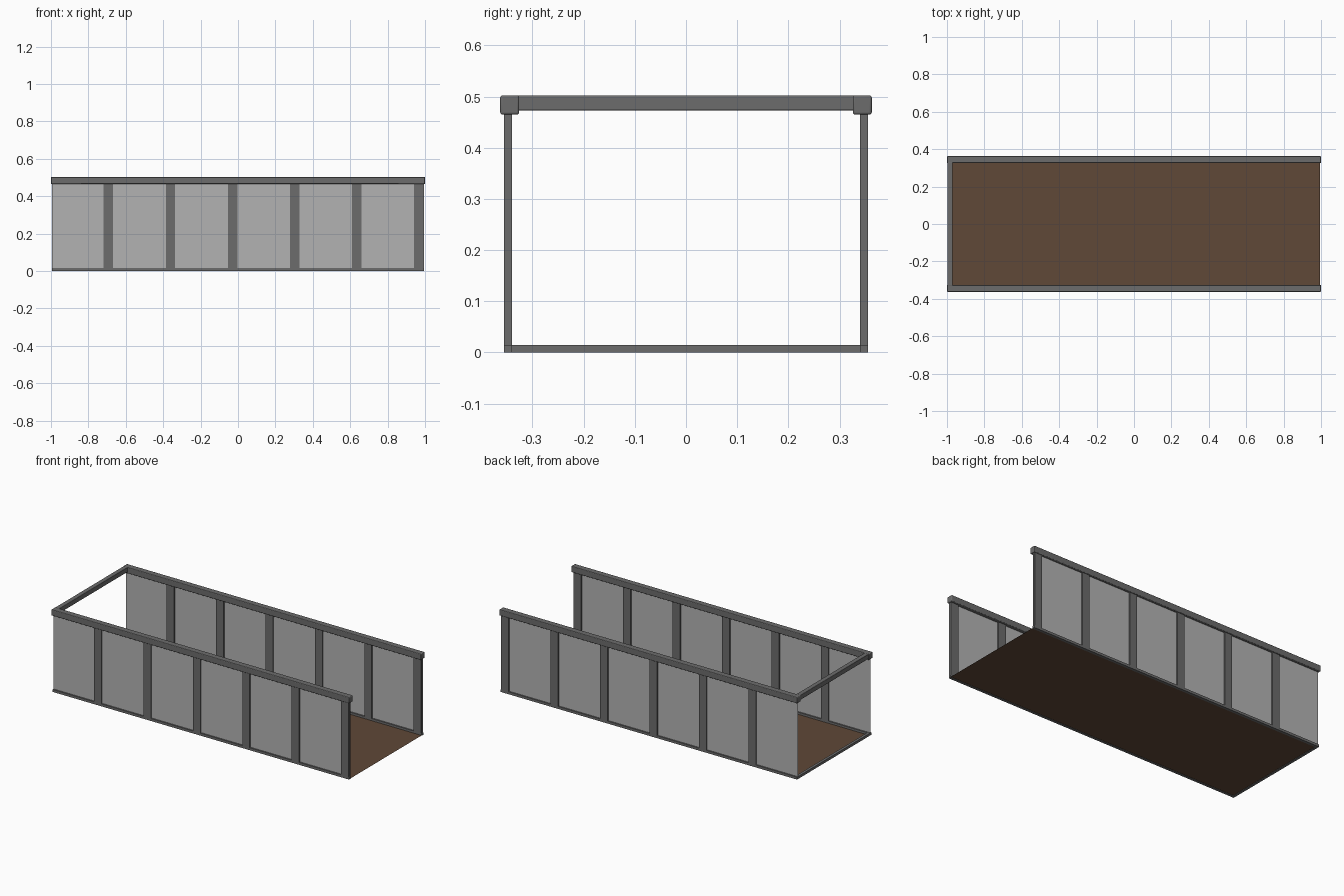
import bpy, math

if "Cube" in bpy.data.objects:
    bpy.data.objects.remove(bpy.data.objects["Cube"])


def material(name, color):
    m = bpy.data.materials.new(name)
    m.diffuse_color = (*color, 1)
    m.use_nodes = True
    m.node_tree.nodes["Principled BSDF"].inputs["Base Color"].default_value = m.diffuse_color
    return m


dark = material("dark_metal", (0.15, 0.15, 0.15))
wood = material("brown_floor", (0.115, 0.065, 0.038))
pale = material("pale_panel", (0.45, 0.45, 0.45))


def box(name, lo, hi, mat, bevel=0):
    bpy.ops.mesh.primitive_cube_add(size=1, location=[(a + b) / 2 for a, b in zip(lo, hi)])
    o = bpy.context.object
    o.name = name
    o.scale = [b - a for a, b in zip(lo, hi)]
    bpy.ops.object.transform_apply(location=False, rotation=False, scale=True)
    o.data.materials.append(mat)
    if bevel:
        b = o.modifiers.new("bevel", 'BEVEL')
        b.width = bevel
        b.segments = 3
        bpy.ops.object.shade_smooth_by_angle(angle=math.radians(40))
    return o


def plane(name, loc, sx, sy, rot, mat):
    bpy.ops.mesh.primitive_plane_add(size=1, location=loc, rotation=rot)
    o = bpy.context.object
    o.name = name
    o.scale = (sx, sy, 1)
    o.data.materials.append(mat)
    return o


# Floor
plane("floor", (0, 0, 0.002), 1.99, 0.69, (0, 0, 0), wood)

# Both long sides: panel, handrail, bottom rail and posts
for side, s in (("front", -1), ("back", 1)):
    def side_box(name, x0, x1, y0, y1, z0, z1, bevel=0):
        ya, yb = sorted((s * y0, s * y1))
        box(f"{side}_{name}", (x0, ya, z0), (x1, yb, z1), dark, bevel)

    plane(f"{side}_panel", (0, s * 0.348, 0.242), 1.99, 0.46,
          (math.radians(90), 0, 0), pale)
    side_box("handrail", -1, 1, 0.326, 0.363, 0.465, 0.502, 0.004)
    side_box("bottom_rail", -0.995, 0.995, 0.34, 0.356, 0, 0.015)
    for i in range(6):
        x = -0.693 + i * 0.332
        side_box(f"post_{i + 1}", x - 0.025, x + 0.025, 0.34, 0.356, 0, 0.47)

# Rails across the closed end
box("end_handrail", (-0.998, -0.33, 0.473), (-0.97, 0.33, 0.502), dark, 0.003)
box("end_bottom_rail", (-0.995, -0.341, 0), (-0.979, 0.341, 0.015), dark)
